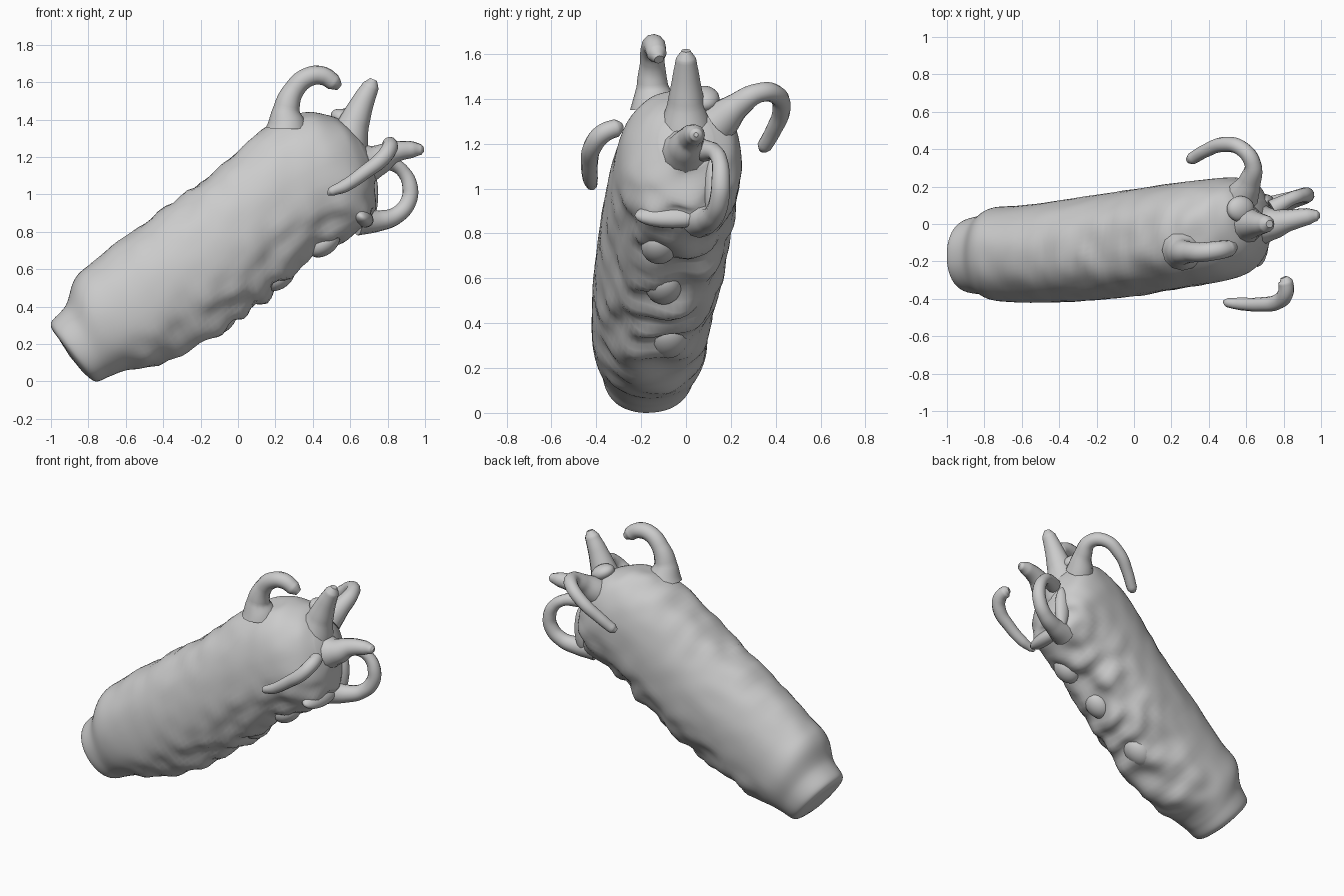
import bpy, bmesh, math
from mathutils import Vector, noise

# Body cross-sections: upper x, z, lower x, z, centre y, half width
SECTIONS = [
    (-0.96, 0.23, -0.83, 0.05, -0.17, 0.12),
    (-1.00, 0.31, -0.76, 0.00, -0.17, 0.19),
    (-0.92, 0.41, -0.68, 0.03, -0.165, 0.215),
    (-0.87, 0.55, -0.59, 0.06, -0.16, 0.25),
    (-0.76, 0.65, -0.40, 0.10, -0.16, 0.26),
    (-0.50, 0.85, -0.15, 0.25, -0.14, 0.275),
    (-0.20, 1.07, 0.05, 0.36, -0.11, 0.285),
    (0.00, 1.24, 0.25, 0.54, -0.08, 0.285),
    (0.20, 1.39, 0.50, 0.72, -0.045, 0.28),
    (0.37, 1.44, 0.69, 0.82, -0.02, 0.265),
    (0.53, 1.41, 0.73, 0.95, 0.0, 0.21),
    (0.63, 1.33, 0.74, 1.08, 0.0, 0.12),
]


def blend(values, t):
    """Catmull-Rom interpolation through the section list."""
    i = min(int(t), len(values) - 2)
    f = t - i
    p = [values[max(0, min(len(values) - 1, i + k))] for k in (-1, 0, 1, 2)]
    return [0.5 * (2 * b + (c - a) * f + (2 * a - 5 * b + 4 * c - d) * f * f
                   + (3 * b - a - 3 * c + d) * f ** 3) for a, b, c, d in zip(*p)]


def build_body(rings=88, sides=64):
    bm = bmesh.new()
    loops = []
    for r in range(rings + 1):
        t = r / rings * (len(SECTIONS) - 1)
        ux, uz, lx, lz, yc, w = blend(SECTIONS, t)
        upper, lower = Vector((ux, yc, uz)), Vector((lx, yc, lz))
        mid, up = (upper + lower) / 2, (upper - lower) / 2
        loop = []
        for s in range(sides):
            a = 2 * math.pi * s / sides
            c, sn = math.cos(a), math.sin(a)
            c = math.copysign(abs(c) ** 0.92, c)
            sn = math.copysign(abs(sn) ** 0.92, sn)
            out = up * c + Vector((0, w * sn, 0))
            p = mid + out
            # lumpy folds, strongest along the belly, weaker along the back
            mask = 0.08 + 0.3 * max(0, c) ** 3 + max(0, -c) ** 1.5
            mask *= min(1, max(0.1, (t - 2.5) / 3))
            lump = noise.noise(Vector((p.x * 9, p.y * 6, p.z * 9)))
            p += out.normalized() * 0.055 * mask * lump
            p.z = max(p.z, 0)
            loop.append(bm.verts.new(p))
        loops.append(loop)
    for a, b in zip(loops, loops[1:]):
        for s in range(sides):
            n = (s + 1) % sides
            bm.faces.new((a[s], a[n], b[n], b[s]))
    # softly domed ends
    for loop, bulge in ((loops[0], Vector((-0.005, 0, -0.005))),
                        (loops[-1], Vector((0.03, 0, 0.015)))):
        centre = sum((v.co for v in loop), Vector()) / sides
        tip = bm.verts.new(centre + bulge)
        for s in range(sides):
            bm.faces.new((loop[s], loop[(s + 1) % sides], tip))
    bmesh.ops.recalc_face_normals(bm, faces=bm.faces)
    mesh = bpy.data.meshes.new("body")
    bm.to_mesh(mesh)
    bm.free()
    mesh.shade_smooth()
    bpy.context.collection.objects.link(bpy.data.objects.new("body", mesh))


def tube(name, points):
    """Tapered smooth tube through (x, y, z, radius) points."""
    curve = bpy.data.curves.new(name, 'CURVE')
    curve.dimensions = '3D'
    curve.bevel_depth = 1.0
    curve.bevel_resolution = 4
    curve.resolution_u = 8
    curve.use_fill_caps = True
    spline = curve.splines.new('BEZIER')
    spline.bezier_points.add(len(points) - 1)
    for bp, (x, y, z, r) in zip(spline.bezier_points, points):
        bp.co = (x, y, z)
        bp.radius = r
        bp.handle_left_type = bp.handle_right_type = 'AUTO'
    bpy.context.collection.objects.link(bpy.data.objects.new(name, curve))


def bump(name, loc, scale, rot=0.0):
    bpy.ops.mesh.primitive_uv_sphere_add(segments=20, ring_count=12, location=loc,
                                         rotation=(0, rot, 0))
    ob = bpy.context.object
    ob.name = name
    ob.scale = scale
    bpy.ops.object.shade_smooth()


build_body()

# Curled tentacle on the back of the head
tube("back_tentacle", [(0.26, -0.14, 1.36, .11), (0.26, -0.15, 1.46, .07), (0.30, -0.15, 1.56, .055),
                       (0.37, -0.15, 1.625, .052), (0.45, -0.14, 1.635, .05), (0.51, -0.13, 1.60, .045),
                       (0.54, -0.12, 1.575, .022)])
# Upright spike on the crown
tube("crown_spike", [(0.58, 0, 1.27, .12), (0.62, 0, 1.38, .083), (0.67, 0, 1.50, .06),
                     (0.71, 0, 1.58, .045), (0.725, 0, 1.615, .02)])
# Left tentacle hooking outward and back
tube("left_tentacle", [(0.58, 0.15, 1.30, .09), (0.62, 0.23, 1.37, .06), (0.635, 0.32, 1.425, .045),
                       (0.58, 0.40, 1.42, .042), (0.48, 0.425, 1.35, .04), (0.38, 0.39, 1.26, .036),
                       (0.31, 0.35, 1.19, .033), (0.29, 0.34, 1.175, .018)])
# Pointed snout spike
tube("snout_spike", [(0.63, 0, 1.15, .14), (0.74, 0.0, 1.18, .085), (0.83, 0.02, 1.225, .058),
                     (0.93, 0.04, 1.24, .045), (0.98, 0.045, 1.24, .028), (0.995, 0.045, 1.24, .01)])
# Looped tentacle under the snout
tube("chin_loop", [(0.64, 0.06, 0.86, .08), (0.76, 0.10, 0.86, .055), (0.85, 0.13, 0.89, .046),
                   (0.91, 0.15, 0.96, .044), (0.92, 0.155, 1.04, .042), (0.885, 0.15, 1.12, .036),
                   (0.83, 0.13, 1.16, .036), (0.74, 0.08, 1.17, .05)])
# Free-hanging right tentacle
tube("right_tentacle", [(0.80, -0.285, 1.275, .018), (0.81, -0.31, 1.27, .04), (0.81, -0.37, 1.245, .043),
                        (0.77, -0.415, 1.19, .042), (0.68, -0.43, 1.12, .038), (0.57, -0.427, 1.045, .034),
                        (0.50, -0.42, 1.015, .025), (0.48, -0.415, 1.0, .008)])
# Brow, lip and belly folds
bump("brow_bump", (0.57, 0.08, 1.40), (.08, .07, .05), 0.5)
bump("lower_lip", (0.66, -0.06, 0.88), (.07, .17, .05), 0.6)
bump("cheek_fold", (0.70, 0.12, 1.0), (.05, .04, .15))
for k, (x, y, z, s) in enumerate([(0.46, -0.12, 0.74, .08), (0.22, -0.10, 0.56, .08),
                                  (-0.10, -0.08, 0.33, .09)]):
    bump(f"belly_fold_{k + 1}", (x, y, z), (s * 1.2, s, s * 0.8), -0.65)
